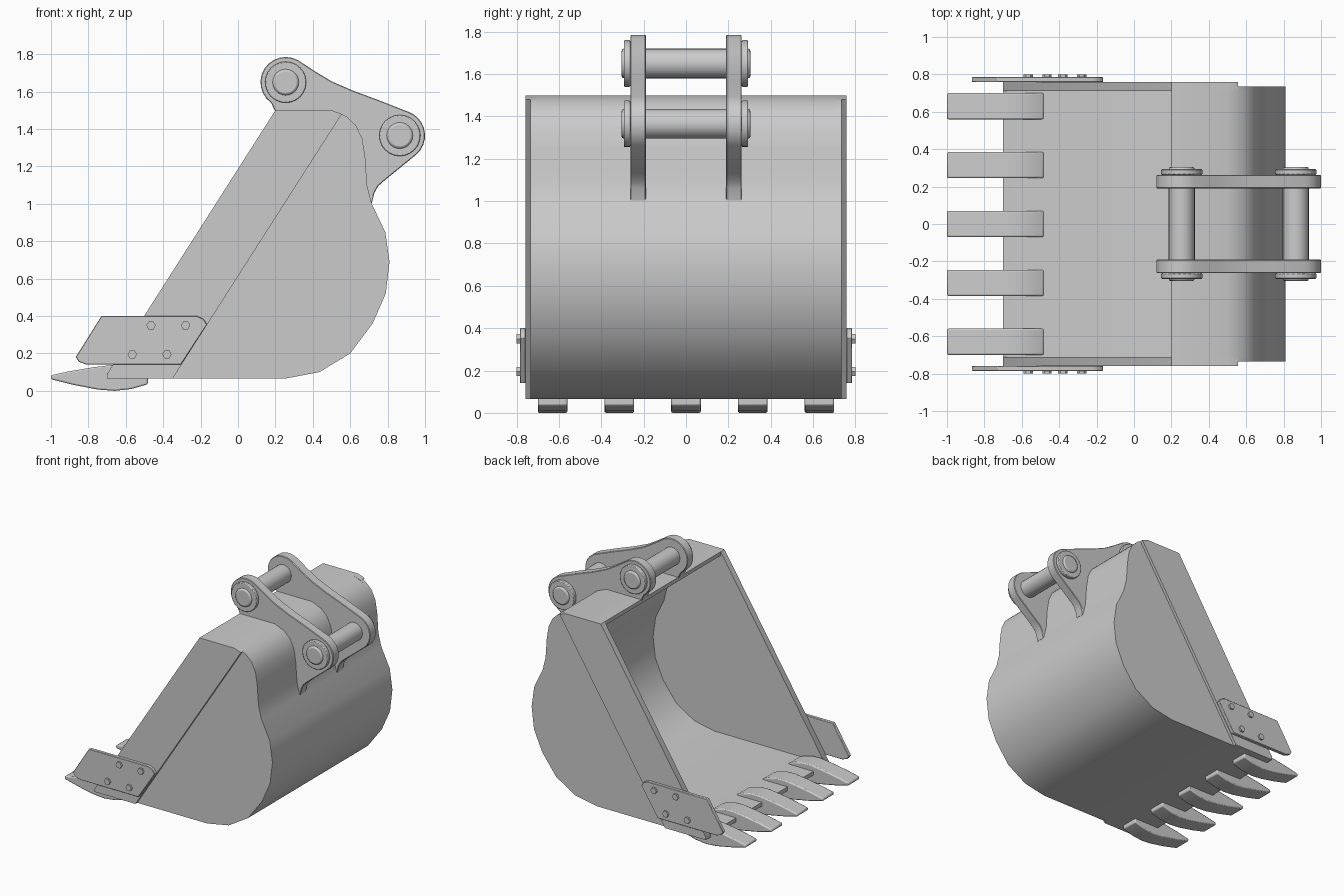
import bpy, bmesh, math
from mathutils import Vector

if "Cube" in bpy.data.objects:
    bpy.data.objects.remove(bpy.data.objects["Cube"])


def prism(name, pts, y0, y1, bevel=0.0, segs=2, angle=38):
    """Extrude an x-z outline between two y values."""
    bm = bmesh.new()
    a = [bm.verts.new((x, y0, z)) for x, z in pts]
    b = [bm.verts.new((x, y1, z)) for x, z in pts]
    bm.faces.new(a)
    bm.faces.new(b[::-1])
    n = len(pts)
    for i in range(n):
        j = (i + 1) % n
        bm.faces.new((a[i], a[j], b[j], b[i]))
    bmesh.ops.recalc_face_normals(bm, faces=bm.faces)
    me = bpy.data.meshes.new(name)
    bm.to_mesh(me)
    bm.free()
    ob = bpy.data.objects.new(name, me)
    bpy.context.collection.objects.link(ob)
    if bevel:
        m = ob.modifiers.new("Bevel", 'BEVEL')
        m.width, m.segments = bevel, segs
        m.limit_method, m.angle_limit = 'ANGLE', math.radians(45)
    bpy.ops.object.select_all(action='DESELECT')
    bpy.context.view_layer.objects.active = ob
    ob.select_set(True)
    bpy.ops.object.shade_smooth_by_angle(angle=math.radians(angle))
    return ob


def both_sides(name, pts, y0, y1, **kw):
    prism(name + "_left", pts, y0, y1, **kw)
    prism(name + "_right", pts, -y1, -y0, **kw)


def arc(c, r, a0, a1, n):
    return [(c[0] + r * math.cos(math.radians(a0 + (a1 - a0) * i / n)),
             c[1] + r * math.sin(math.radians(a0 + (a1 - a0) * i / n))) for i in range(n + 1)]


def circle(c, r, n):
    return arc(c, r, 0, 360, n)[:-1]


def offset_left(pts, t):
    """Offset an open path to its left with mitred corners."""
    p = [Vector(q) for q in pts]
    norms = []
    for a, b in zip(p, p[1:]):
        d = (b - a).normalized()
        norms.append(Vector((-d.y, d.x)))
    out = []
    for i, q in enumerate(p):
        n0, n1 = norms[max(i - 1, 0)], norms[min(i, len(norms) - 1)]
        out.append(tuple(q + (n0 + n1) * t / (1 + n0.dot(n1))))
    return out


# Curved bucket shell
back = [(0.25, 0.065), (0.435, 0.10), (0.60, 0.20), (0.72, 0.36), (0.79, 0.52),
        (0.81, 0.69), (0.787, 0.85), (0.715, 1.0), (0.69, 1.1), (0.68, 1.25),
        (0.664, 1.35), (0.63, 1.42), (0.58, 1.467)]
path = [(-0.70, 0.065)] + back + [(0.50, 1.50), (0.20, 1.50)]
prism("shell", path + offset_left(path, 0.03)[::-1], -0.71, 0.71)

# Side plates and the thicker strips along the mouth
both_sides("side_plate", [(-0.35, 0.065)] + back + [(0.55, 1.482)], 0.71, 0.735)
both_sides("side_edge_strip", [(-0.70, 0.065), (-0.35, 0.065), (0.555, 1.48),
                               (0.50, 1.50), (0.20, 1.50), (-0.70, 0.09)], 0.71, 0.758)

# Bolted side cutters
cutter = [(-0.868, 0.18), (-0.73, 0.40), (-0.22, 0.40), (-0.185, 0.385), (-0.165, 0.355),
          (-0.305, 0.14), (-0.81, 0.14), (-0.85, 0.155)]
both_sides("side_cutter", cutter, 0.758, 0.785, bevel=0.003, segs=1)
for i, c in enumerate([(-0.465, 0.35), (-0.28, 0.35), (-0.565, 0.195), (-0.38, 0.195)]):
    both_sides(f"cutter_bolt_{i + 1}", circle(c, 0.025, 6), 0.785, 0.80)

# Teeth along the lip
tooth = [(-1.0, 0.062), (-0.88, 0.032), (-0.75, 0.007), (-0.66, 0.0), (-0.57, 0.01),
         (-0.482, 0.035), (-0.482, 0.098), (-0.53, 0.12), (-0.60, 0.137), (-0.67, 0.139),
         (-0.78, 0.125), (-0.90, 0.105), (-1.0, 0.083)]
for i in range(5):
    y = (i - 2) * 0.315
    prism(f"tooth_{i + 1}", tooth, y - 0.07, y + 0.07, bevel=0.008)

# Mounting ears following the shell's upper back
pins = [(0.255, 1.65), (0.865, 1.365)]
ear = (arc(pins[0], 0.135, 235, 60, 12)
       + [(0.42, 1.703), (0.50, 1.655), (0.62, 1.603), (0.75, 1.555)]
       + arc(pins[1], 0.135, 70, -48, 9)
       + [(0.79, 1.13), (0.75, 1.095), (0.73, 1.06), (0.715, 1.0), (0.675, 1.1),
          (0.665, 1.25), (0.65, 1.34), (0.61, 1.41), (0.56, 1.455), (0.50, 1.485), (0.20, 1.49)])
both_sides("mounting_ear", ear, 0.19, 0.263, bevel=0.004, segs=1)

# Hinge pins with their bosses
for name, c in zip(("front", "rear"), pins):
    both_sides(name + "_boss", circle(c, 0.11, 24), 0.263, 0.293, bevel=0.005)
    prism(name + "_pin", circle(c, 0.07, 24), -0.305, 0.305, bevel=0.012)
